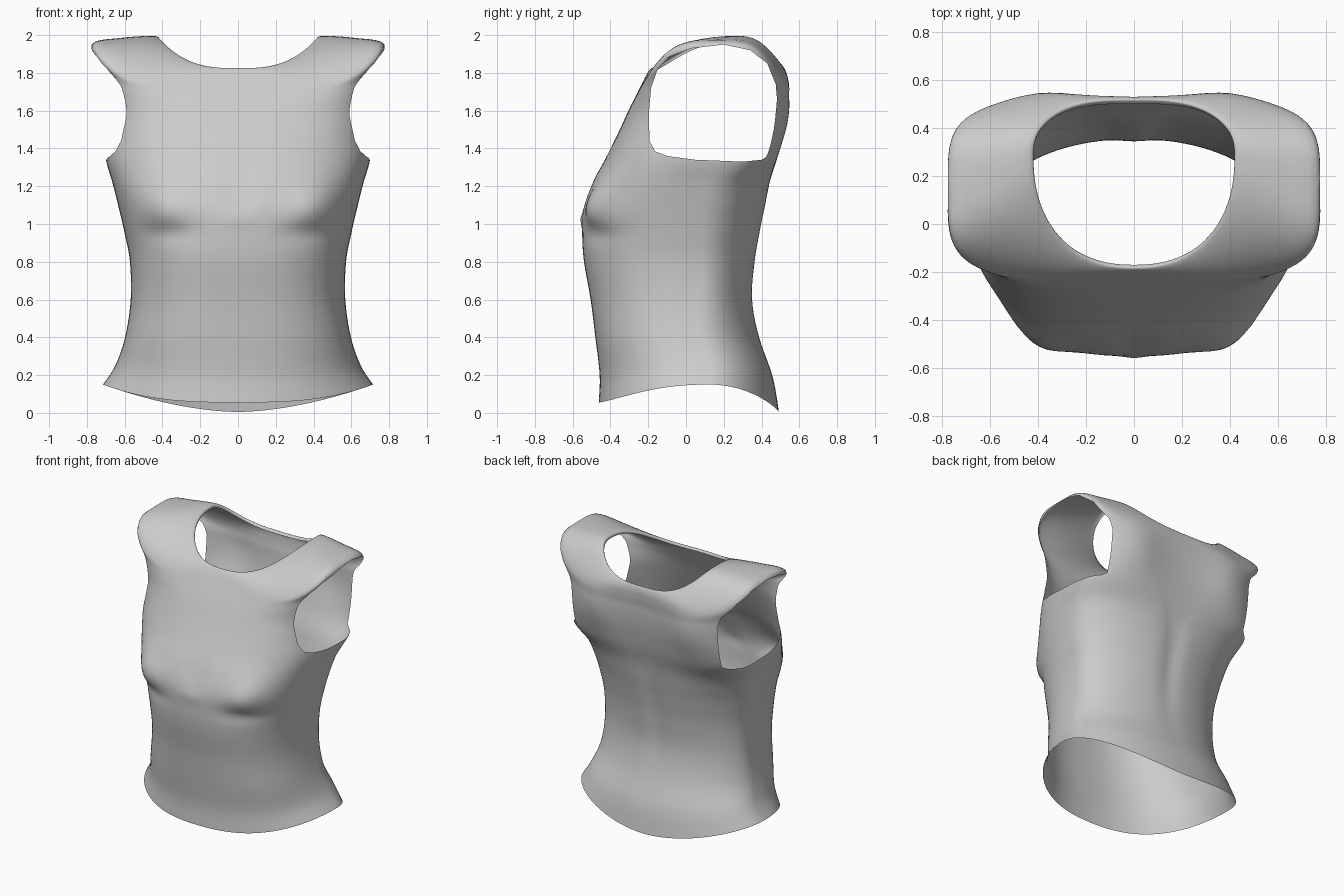
import bpy, bmesh
from math import sin, cos, pi, exp
from mathutils import Vector

if "Cube" in bpy.data.objects:
    bpy.data.objects.remove(bpy.data.objects["Cube"])

COLS, STEPS = 96, 5

# Ring profile: z front/side/back, y front/widest/back, half width, squareness front/back
def ring(z, yf, yb, xs, nf=2.55, nb=2.0, y0=0.08):
    return (z, z, z, yf, y0, yb, xs, nf, nb)

rows = [
    (.055, .15, .005, -.462, .12, .492, .715, 2.2, 2.05),
    (.20, .25, .19, -.457, .12, .46, .65, 2.35, 2.05),
    ring(.40, -.48, .39, .598, 2.5),
    ring(.60, -.505, .355, .568),
    ring(.80, -.54, .37, .572),
    ring(.95, -.55, .395, .60, 2.5, 2.05),
    ring(1.08, -.545, .42, .63, 2.5, 2.2),
    ring(1.22, -.495, .445, .665, 2.6, 2.7),
    ring(1.35, -.425, .48, .70, 2.75, 3.8, .14),
    ring(1.48, -.36, .50, .69, 3, 4.6, .15),
    ring(1.60, -.305, .51, .69, 3.3, 4.8, .15),
    (1.68, 1.80, 1.67, -.265, .15, .515, .72, 3.8, 4.6),
    (1.74, 1.95, 1.73, -.235, .15, .525, .775, 4, 4),
    (1.79, 1.985, 1.785, -.21, .20, .53, .62, 3, 3.2),
    (1.825, 1.995, 1.825, -.185, .28, .52, .44, 2.3, 2.5),
    (1.81, 1.97, 1.81, -.17, .28, .50, .42, 2.3, 2.5),
]

# Soft relief: is_front, x, z, width, height, y offset
relief = [
    (True, .42, 1.09, .14, .12, -.06),
    (True, .38, .95, .14, .05, .02),
    (True, 0, 1.18, .05, .12, .02),
    (True, 0, 1.03, .04, .04, -.012),
    (False, .38, 1.60, .20, .20, .04),
    (False, 0, 1.0, .07, .45, -.02),
]

def spline(a, b, c, d, t):
    return [q + .5 * t * (r - p + t * (2*p - 5*q + 4*r - s + t * (3*(q - r) + s - p)))
            for p, q, r, s in zip(a, b, c, d)]

def ring_point(r, a):
    zf, zs, zb, yf, y0, yb, xs, nf, nb = r
    s, c = sin(a), cos(a)
    front = c >= 0
    n, ze, ye = (nf, zf, yf) if front else (nb, zb, yb)
    x = xs * abs(s) ** (2 / n) * (1 if s >= 0 else -1)
    y = y0 + (ye - y0) * abs(c) ** (2 / n)
    z = ze + (zs - ze) * abs(s) ** (2.6 if front or zf > 1 else 1.7)
    for f, bx, bz, w, h, d in relief:
        if f == front:
            y += d * abs(c) ** .5 * exp(-((abs(x) - bx) / w) ** 2 - ((z - bz) / h) ** 2)
    return (x, y, z)

# Torso shell lofted from waist to neck rim
bm = bmesh.new()
last = len(rows) - 1
loops = []
for i in range(last):
    quad = [rows[max(0, min(last, i + k))] for k in (-1, 0, 1, 2)]
    for j in range(STEPS + (i == last - 1)):
        r = spline(*quad, j / STEPS)
        loops.append([bm.verts.new(ring_point(r, 2 * pi * k / COLS)) for k in range(COLS)])
for lo, hi in zip(loops, loops[1:]):
    for k in range(COLS):
        m = (k + 1) % COLS
        bm.faces.new((lo[k], lo[m], hi[m], hi[k]))

# Armholes: trim a convex outline (y, z) out of each side
hole = [(-.193, 1.44), (-.165, 1.385), (-.1, 1.36), (.05, 1.34), (.3, 1.33),
        (.40, 1.34), (.46, 1.375), (.483, 1.45), (.487, 1.60), (.475, 1.74), (.43, 1.85),
        (.34, 1.92), (.2, 1.95), (.03, 1.93), (-.09, 1.885), (-.15, 1.82), (-.185, 1.72),
        (-.197, 1.58)]

def inside_cut(faces, co, no):
    geom = set(faces)
    for f in faces:
        geom.update(f.edges)
        geom.update(f.verts)
    res = bmesh.ops.bisect_plane(bm, geom=list(geom), plane_co=co, plane_no=no, dist=1e-5)
    found = set(faces) | {g for g in res['geom'] if isinstance(g, bmesh.types.BMFace)}
    return [f for f in found if f.is_valid and (f.calc_center_median() - co).dot(no) > 0]

for side in (-1, 1):
    faces = [f for f in bm.faces if f.calc_center_median().x * side > .4]
    faces = inside_cut(faces, Vector((.59 * side, 0, 0)), Vector((side, 0, 0)))
    for p, q in zip(hole, hole[1:] + hole[:1]):
        faces = inside_cut(faces, Vector((0, *p)), Vector((0, p[1] - q[1], q[0] - p[0])).normalized())
    bmesh.ops.delete(bm, geom=faces, context='FACES')

bmesh.ops.recalc_face_normals(bm, faces=bm.faces)
mesh = bpy.data.meshes.new("torso_shell")
bm.to_mesh(mesh)
bm.free()
torso = bpy.data.objects.new("torso_shell", mesh)
bpy.context.collection.objects.link(torso)
for p in mesh.polygons:
    p.use_smooth = True
